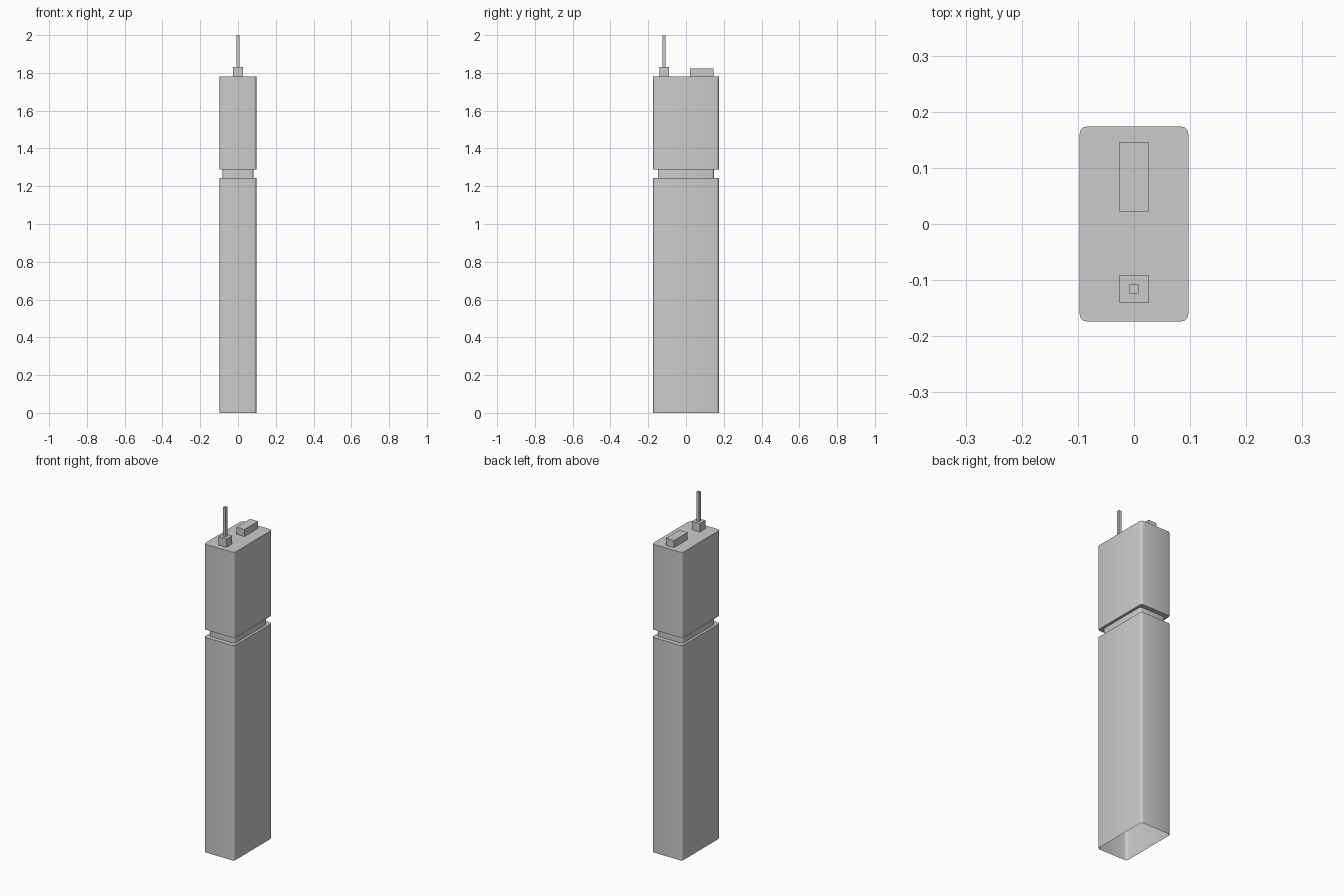
import bpy, bmesh, math

if "Cube" in bpy.data.objects:
    bpy.data.objects.remove(bpy.data.objects["Cube"])


def rounded_rect(hx, hy, r, z, seg=3):
    """Ring of points around a rectangle with rounded corners."""
    pts = []
    for i, (sx, sy) in enumerate([(1, 1), (-1, 1), (-1, -1), (1, -1)]):
        for k in range(seg + 1):
            a = math.pi / 2 * (i + k / seg)
            pts.append((sx * (hx - r) + r * math.cos(a),
                        sy * (hy - r) + r * math.sin(a), z))
    return pts


def finish(name, bm):
    bmesh.ops.recalc_face_normals(bm, faces=bm.faces)
    mesh = bpy.data.meshes.new(name)
    bm.to_mesh(mesh)
    bm.free()
    ob = bpy.data.objects.new(name, mesh)
    bpy.context.collection.objects.link(ob)
    return ob


def box(name, x, y, z):
    bm = bmesh.new()
    bmesh.ops.create_cube(bm, size=1)
    for v in bm.verts:
        for i, (lo, hi) in enumerate((x, y, z)):
            v.co[i] = lo if v.co[i] < 0 else hi
    return finish(name, bm)


# Tower shell: open at the bottom, recessed band, flat roof
FULL, NECK = (0.097, 0.174, 0.014), (0.082, 0.148, 0.012)
levels = [(FULL, 0), (FULL, 1.243), (NECK, 1.243),
          (NECK, 1.288), (FULL, 1.288), (FULL, 1.782)]
bm = bmesh.new()
rings = [[bm.verts.new(p) for p in rounded_rect(*s, z)] for s, z in levels]
for low, high in zip(rings, rings[1:]):
    n = len(low)
    for i in range(n):
        j = (i + 1) % n
        bm.faces.new((low[i], low[j], high[j], high[i]))
bm.faces.new(rings[-1])
tower = finish("tower_shell", bm)
bpy.context.view_layer.objects.active = tower
tower.select_set(True)
bpy.ops.object.shade_smooth_by_angle(angle=math.radians(40))

# Rooftop plant room, mast base and mast
box("roof_plant_room", (-0.026, 0.026), (0.022, 0.146), (1.782, 1.823))
box("mast_base", (-0.026, 0.026), (-0.141, -0.091), (1.782, 1.83))
box("mast", (-0.008, 0.008), (-0.124, -0.108), (1.83, 2.0))
